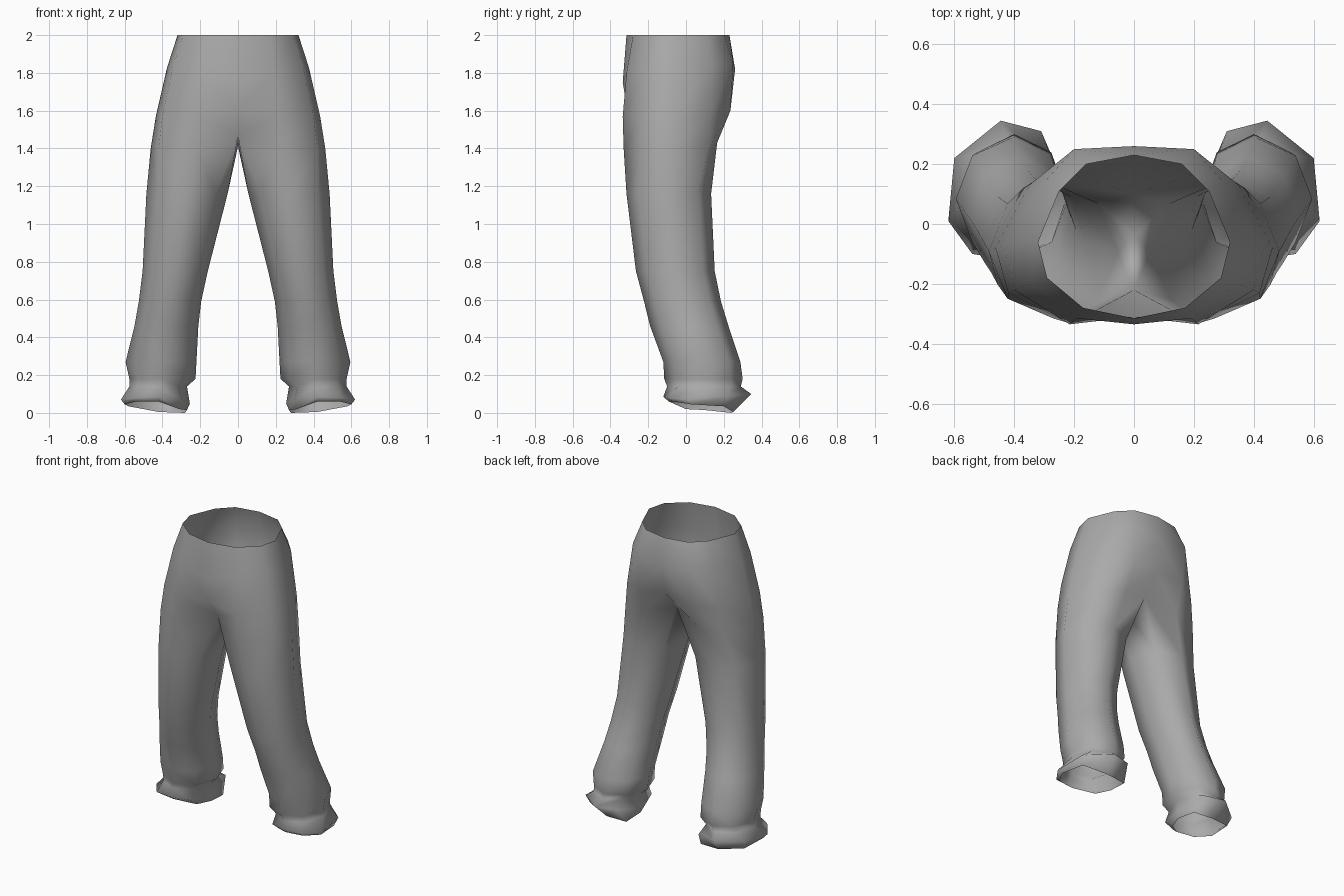
import bpy, bmesh, math

cloth = bpy.data.materials.new("grey cloth")
cloth.diffuse_color = (0.4, 0.4, 0.4, 1)

bm = bmesh.new()


def ring(points):
    return [bm.verts.new(p) for p in points]


def bridge(a, b, closed):
    n = len(a)
    for i in range(n if closed else n - 1):
        j = (i + 1) % n
        bm.faces.new((a[i], a[j], b[j], b[i]))


# Half torso: rows run from the back centre round the side to the front centre
waist = [(0, .23, 2), (.16, .20, 2), (.25, .11, 2), (.32, -.06, 2),
         (.29, -.18, 2), (.17, -.28, 2), (0, -.315, 2)]
hip = [(0, .26, 1.82), (.20, .25, 1.85), (.30, .14, 1.85), (.375, -.06, 1.83),
       (.345, -.20, 1.83), (.19, -.315, 1.8), (0, -.335, 1.75)]
seat = [(0, .22, 1.62), (.19, .235, 1.6), (.35, .13, 1.57), (.435, -.07, 1.57),
        (.40, -.22, 1.57), (.215, -.335, 1.57), (0, -.31, 1.6)]
# Top of the leg: the same row plus the crotch point that closes the loop
thigh = [(0, .10, 1.48), (.20, .165, 1.43), (.37, .12, 1.4), (.462, -.08, 1.4),
         (.42, -.23, 1.4), (.22, -.33, 1.4), (0, -.22, 1.47), (0, -.04, 1.41)]

rows = [ring(r) for r in (waist, hip, seat, thigh)]
for a, b in zip(rows, rows[1:]):
    bridge(a[:7], b[:7], False)

# Leg rings: height, inner x, outer x, front y, back y
last = rows[-1]
for z, x0, x1, y0, y1 in [(1.16, .055, .485, -.315, .133),
                          (.75, .16, .505, -.265, .152),
                          (.59, .195, .525, -.222, .185),
                          (.46, .21, .548, -.19, .225),
                          (.27, .22, .595, -.12, .288),
                          (.18, .225, .575, -.115, .30),
                          (.14, .27, .575, -.10, .29)]:
    pts = []
    for k in range(8):
        a = math.radians(135 - 45 * k)
        pts.append(((x0 + x1) / 2 + (x1 - x0) / 2 * math.cos(a),
                    (y0 + y1) / 2 + (y1 - y0) / 2 * math.sin(a), z))
    new = ring(pts)
    bridge(last, new, True)
    last = new

# Crumpled cuff: a flared fold, then the open hem turned back under it
flare = [(.31, .31, .10), (.445, .345, .10), (.60, .22, .09), (.62, .01, .07),
         (.54, -.10, .08), (.42, -.12, .085), (.30, -.06, .07), (.255, .12, .05)]
hem = [(.28, .24, 0), (.42, .25, .005), (.58, .20, .035), (.60, .03, .045),
       (.54, -.07, .06), (.42, -.09, .06), (.31, 0, .02), (.27, .10, .015)]
for pts in (flare, hem):
    new = ring(pts)
    bridge(last, new, True)
    last = new

bmesh.ops.recalc_face_normals(bm, faces=bm.faces)
for f in bm.faces:
    f.smooth = True
mesh = bpy.data.meshes.new("trousers")
bm.to_mesh(mesh)
bm.free()
mesh.materials.append(cloth)
trousers = bpy.data.objects.new("trousers", mesh)
bpy.context.collection.objects.link(trousers)

# Second half of the garment
mirror = trousers.modifiers.new("mirror", 'MIRROR')
mirror.use_clip = True
mirror.merge_threshold = 0.001
